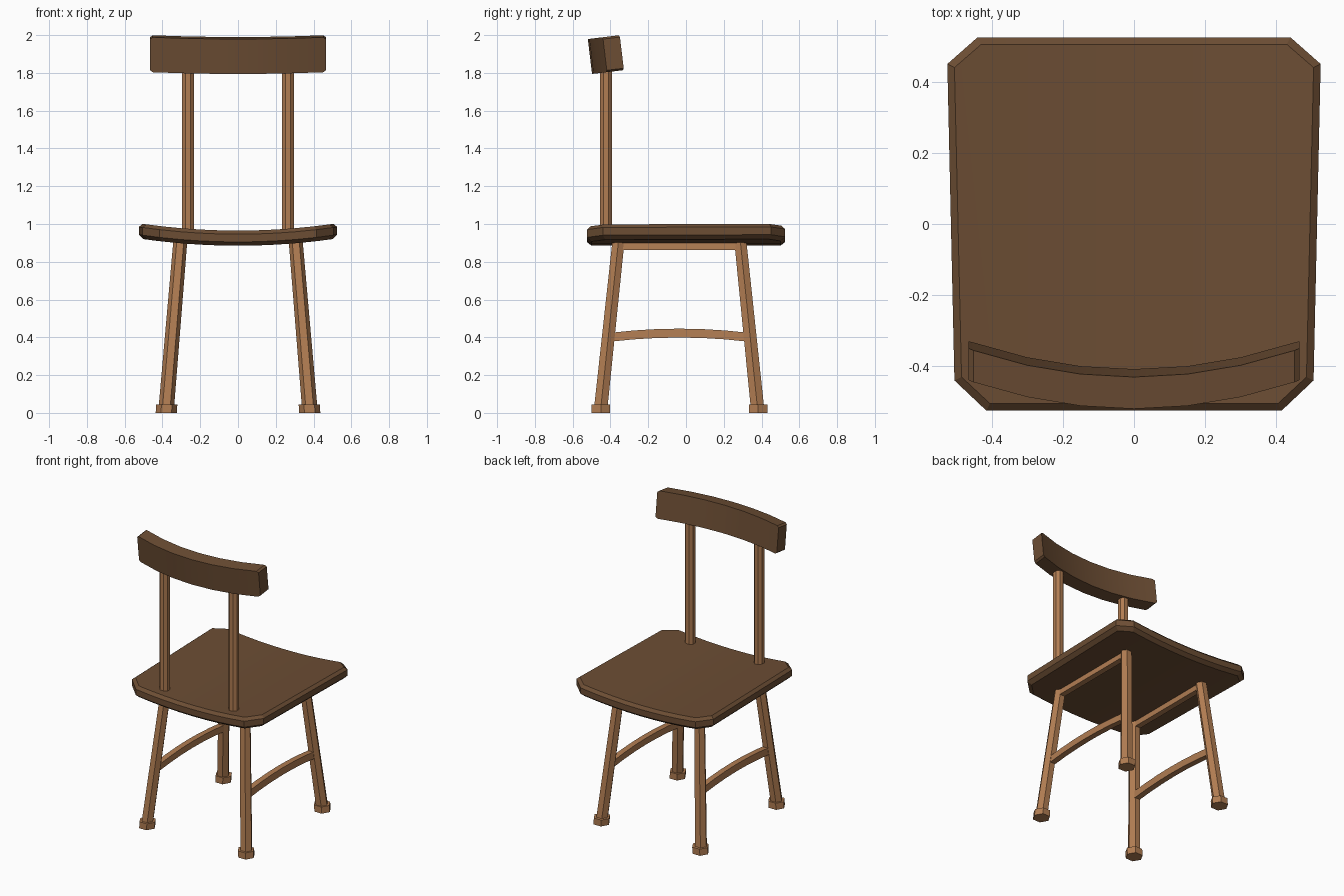
import bpy, bmesh, math
from mathutils import Vector

if "Cube" in bpy.data.objects:
    bpy.data.objects.remove(bpy.data.objects["Cube"])


def material(name, color):
    m = bpy.data.materials.new(name)
    m.diffuse_color = (*color, 1)
    m.use_nodes = True
    m.node_tree.nodes["Principled BSDF"].inputs["Base Color"].default_value = m.diffuse_color
    return m


DARK = material("dark_wood", (0.15, 0.075, 0.034))
LIGHT = material("light_wood", (0.44, 0.205, 0.085))


def finish(bm, name, mat, smooth=False):
    bmesh.ops.recalc_face_normals(bm, faces=bm.faces)
    me = bpy.data.meshes.new(name)
    bm.to_mesh(me)
    bm.free()
    me.materials.append(mat)
    ob = bpy.data.objects.new(name, me)
    bpy.context.collection.objects.link(ob)
    if smooth:
        bpy.ops.object.select_all(action='DESELECT')
        ob.select_set(True)
        bpy.context.view_layer.objects.active = ob
        bpy.ops.object.shade_smooth_by_angle(angle=math.radians(20))
    return ob


def loft(rings):
    """Closed skin through rings of equal point count."""
    bm = bmesh.new()
    vs = [[bm.verts.new(p) for p in r] for r in rings]
    n = len(vs[0])
    for a, b in zip(vs, vs[1:]):
        for i in range(n):
            bm.faces.new((a[i], a[(i + 1) % n], b[(i + 1) % n], b[i]))
    bm.faces.new(vs[0][::-1])
    bm.faces.new(vs[-1])
    return bm


def ring(c, r, n, turn=0.0):
    return [(c[0] + r * math.cos(turn + i * math.tau / n),
             c[1] + r * math.sin(turn + i * math.tau / n), c[2]) for i in range(n)]


def rod(name, a, b, ra, rb, n, turn=0.0):
    return finish(loft([ring(a, ra, n, turn), ring(b, rb, n, turn)]), name, LIGHT)


# Seat: chamfered outline with bevelled rims, sliced in x and dished
def outline(d, z):
    half = [(0.415 - d / 2, -0.525 + d), (0.505 - d, -0.44 + d / 2),
            (0.525 - d, 0.45 - d / 2), (0.44 - d / 2, 0.525 - d)]
    return [(x, y, z) for x, y in half] + [(-x, y, z) for x, y in reversed(half)]


bm = loft([outline(0.025, 0.885), outline(0, 0.905), outline(0, 0.946), outline(0.02, 0.965)])
for i in range(-4, 5):
    bmesh.ops.bisect_plane(bm, geom=bm.verts[:] + bm.edges[:] + bm.faces[:],
                           plane_co=(i * 0.1, 0, 0), plane_no=(1, 0, 0))
for v in bm.verts:
    v.co.z += 0.035 * (v.co.x / 0.5) ** 2
finish(bm, "seat", DARK, True)

# Backrest: leaning rectangular section swept along a bow
up, deep = Vector((0, -0.12, 0.993)), Vector((0, 0.993, 0.12))
rings = []
for x in (-0.465, -0.452, -0.3, -0.15, 0, 0.15, 0.3, 0.452, 0.465):
    e = 0.01 if abs(x) > 0.46 else 0
    base = Vector((x, -0.418, 1.804)) - deep * 0.08 * (1 - (x / 0.465) ** 2)
    rings.append([base + up * h + deep * d for d, h in
                  ((0, e), (0.09, e), (0.09, 0.186 - e), (0, 0.186 - e))])
finish(loft(rings), "backrest", DARK, True)


def rail(name, s, x0, dx, y0, y1, z0, h, w, rise, n):
    """Rectangular rail along y, arched upward by rise."""
    rs = []
    for i in range(n + 1):
        t = i / n
        z = z0 + rise * (1 - (2 * t - 1) ** 2)
        y = y0 + (y1 - y0) * t
        rs.append([(s * (x0 + a), y, z + b) for a, b in
                   ((-w / 2, 0), (w / 2, 0), (w / 2 + dx, h), (-w / 2 + dx, h))])
    finish(loft(rs), name, LIGHT)


for s, side in ((-1, "left"), (1, "right")):
    # Splayed hexagonal legs with wider feet
    for end, yb, yt in (("front", -0.453, -0.357), ("back", 0.38, 0.287)):
        rod(f"{end}_{side}_leg", (s * 0.381, yb, 0.01), (s * 0.305, yt, 0.915), 0.041, 0.037, 6)
        rod(f"{end}_{side}_foot", (s * 0.38, yb + 0.002, 0.0), (s * 0.377, yb + 0.002, 0.045),
            0.056, 0.056, 6)
    # Back posts
    rod(f"{side}_back_post", (s * 0.265, -0.423, 0.93), (s * 0.265, -0.423, 1.86),
        0.034, 0.034, 8, math.pi / 8)
    # Apron under the seat and arched side stretcher
    rail(f"{side}_apron", s, 0.31, -0.003, -0.35, 0.28, 0.862, 0.038, 0.04, 0, 1)
    rail(f"{side}_stretcher", s, 0.347, -0.003, -0.40, 0.33, 0.377, 0.047, 0.04, 0.022, 6)
